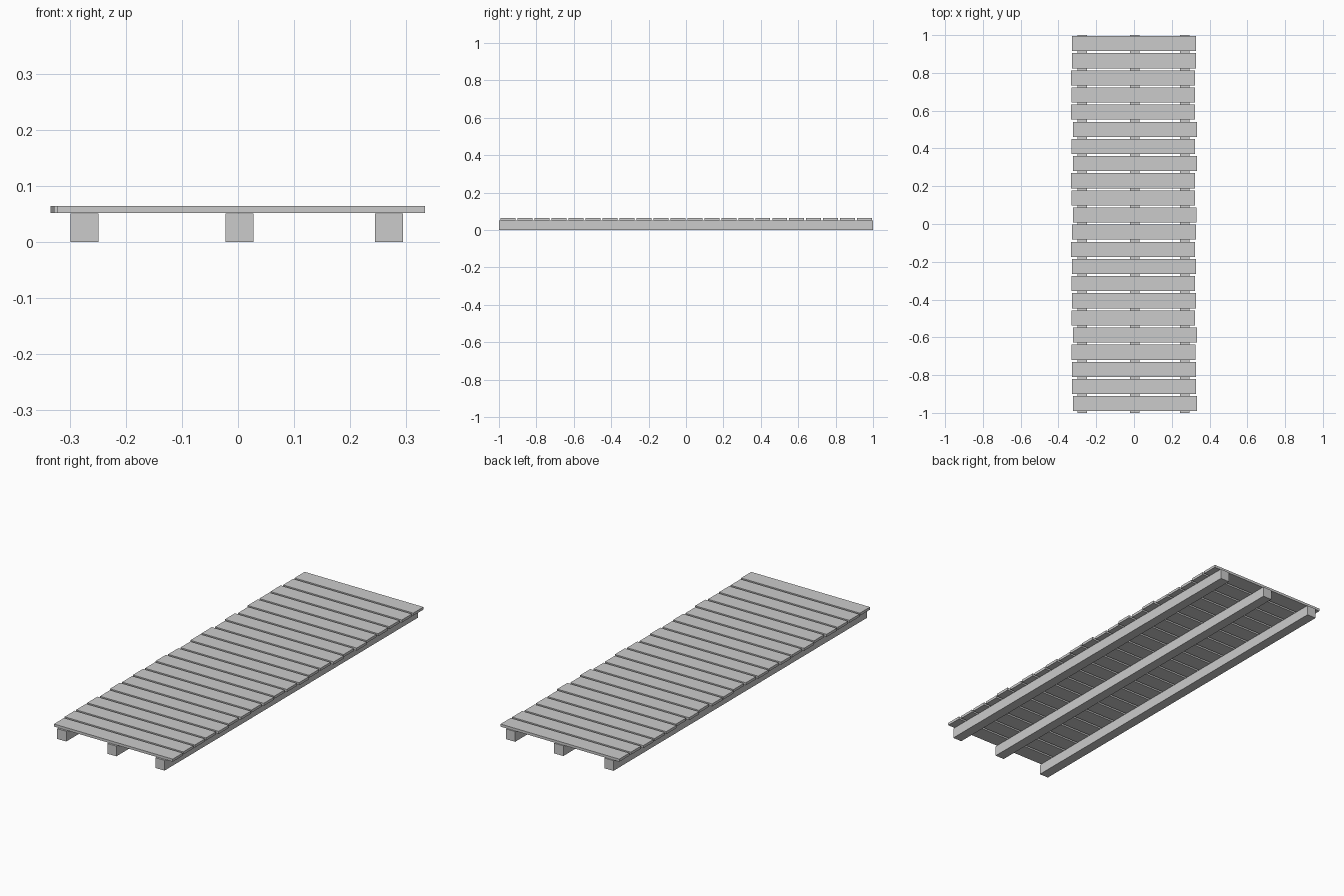
import bpy

if "Cube" in bpy.data.objects:
    bpy.data.objects.remove(bpy.data.objects["Cube"], do_unlink=True)

# Single grey timber colour
timber = bpy.data.materials.new("grey timber")
timber.use_nodes = True
colour = (0.6, 0.6, 0.6, 1)
timber.diffuse_color = colour
timber.node_tree.nodes["Principled BSDF"].inputs["Base Color"].default_value = colour


def box(name, centre, size):
    bpy.ops.mesh.primitive_cube_add(size=1, location=centre)
    obj = bpy.context.object
    obj.name = name
    obj.scale = size
    bpy.ops.object.transform_apply(location=False, rotation=False, scale=True)
    obj.data.materials.append(timber)
    return obj


# Three long beams carry the deck
BEAM = 0.05
for name, x in (("right_beam", -0.274), ("middle_beam", 0.003), ("left_beam", 0.269)):
    box(name, (x, 0, BEAM / 2 + 0.0005), (BEAM, 2, BEAM + 0.001))

# Cross planks from front to back, each shifted sideways by a few thousandths
shifts = [5, 0, 0, -2, 5, -4, 0, -4, 0, -5, 0, 4, -4, -5, 5, -4, 5, -5, -4, -6, 0, 0]
FIRST, LAST = -0.951, 0.955
for i, shift in enumerate(shifts):
    y = FIRST + (LAST - FIRST) * i / (len(shifts) - 1)
    box(f"plank_{i + 1}", (shift / 1000, y, 0.058), (0.656, 0.08, 0.013))
